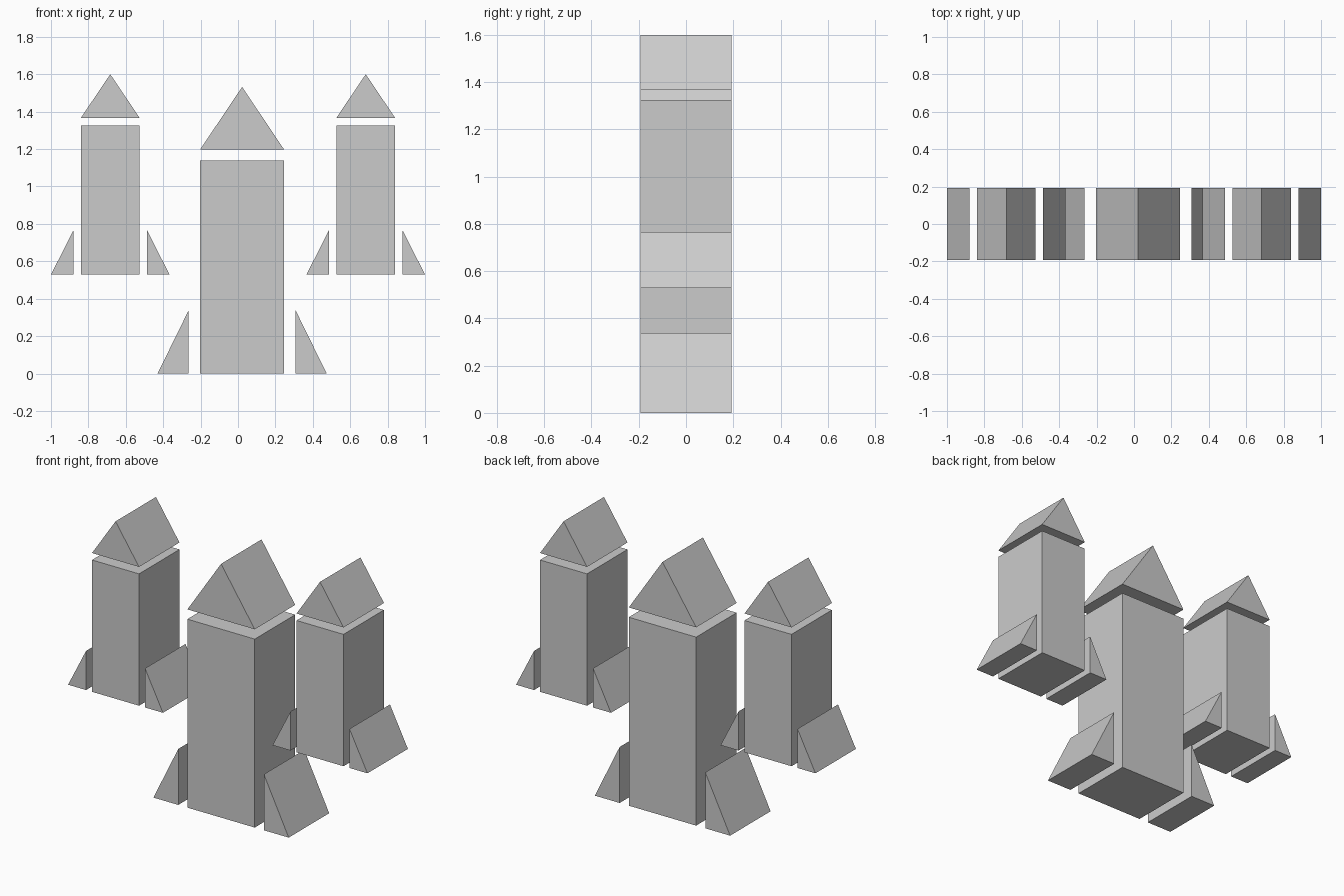
import bpy

if "Cube" in bpy.data.objects:
    bpy.data.objects.remove(bpy.data.objects["Cube"])

DEPTH = 0.193  # half thickness shared by every part


def prism(name, profile):
    """Extrude an x/z outline (counter-clockwise from the front) along y."""
    n = len(profile)
    verts = [(x, -DEPTH, z) for x, z in profile] + [(x, DEPTH, z) for x, z in profile]
    faces = [tuple(range(n)), tuple(reversed(range(n, 2 * n)))]
    faces += [(i, i + n, (i + 1) % n + n, (i + 1) % n) for i in range(n)]
    mesh = bpy.data.meshes.new(name)
    mesh.from_pydata(verts, [], faces)
    obj = bpy.data.objects.new(name, mesh)
    bpy.context.collection.objects.link(obj)


def rocket(name, cx, half, z0, body_top, nose_base, tip, fin_in, fin_out, fin_top):
    # Body block
    prism(name + "_body", [(cx - half, z0), (cx + half, z0),
                           (cx + half, body_top), (cx - half, body_top)])
    # Wedge nose, floating just above the body
    prism(name + "_nose", [(cx - half, nose_base), (cx + half, nose_base), (cx, tip)])
    # Pair of mirrored fins
    prism(name + "_fin_left", [(cx - fin_out, z0), (cx - fin_in, z0), (cx - fin_in, fin_top)])
    prism(name + "_fin_right", [(cx + fin_in, z0), (cx + fin_out, z0), (cx + fin_in, fin_top)])


# Large central rocket
rocket("center_rocket", 0.022, 0.225, 0.0, 1.138, 1.197, 1.532, 0.286, 0.452, 0.338)
# Two small side rockets
for side, cx in (("left", -0.683), ("right", 0.683)):
    rocket(side + "_rocket", cx, 0.157, 0.529, 1.325, 1.367, 1.6, 0.197, 0.317, 0.765)
